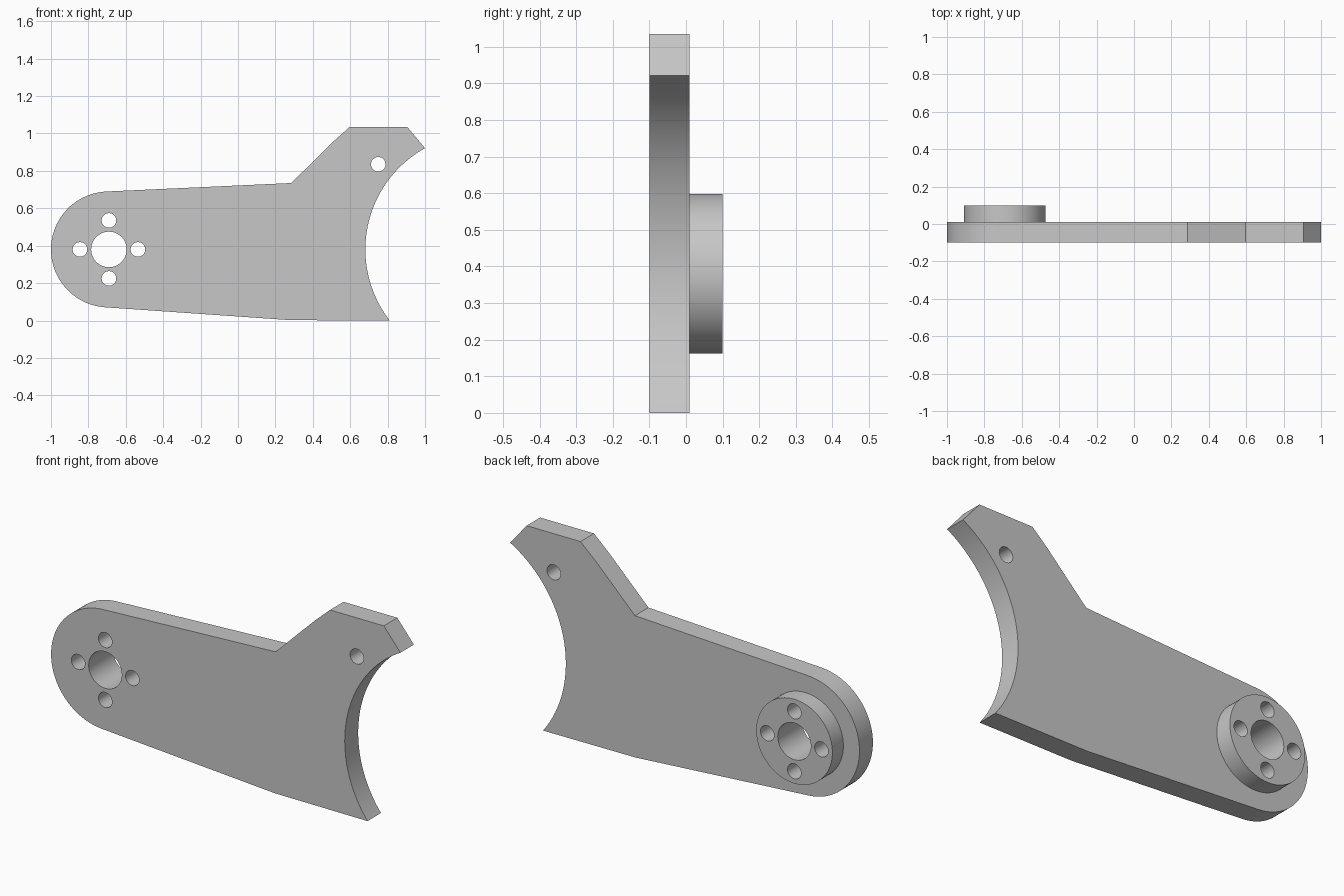
import bpy, bmesh
from math import sin, cos, radians, atan2, hypot
from mathutils import Vector

cube = bpy.data.objects.get("Cube")
if cube:
    bpy.data.objects.remove(cube, do_unlink=True)

PIVOT = (-0.69, 0.38)
PLATE_FRONT, PLATE_BACK, BOSS_BACK = -0.1, 0.01, 0.1

grey = bpy.data.materials.new("plain grey")
grey.use_nodes = True
colour = (0.57, 0.57, 0.57, 1)
grey.diffuse_color = colour
grey.node_tree.nodes["Principled BSDF"].inputs["Base Color"].default_value = colour


def arc(centre, radius, start, end, steps):
    """Points in the x-z plane along an arc, angles in degrees."""
    angles = [radians(start + (end - start) * i / steps) for i in range(steps + 1)]
    return [(centre[0] + radius * cos(a), centre[1] + radius * sin(a)) for a in angles]


def prism(name, outline, front, back):
    """Extrude an x-z outline from y = front to y = back."""
    bm = bmesh.new()
    face = bm.faces.new([bm.verts.new((x, front, z)) for x, z in outline])
    ext = bmesh.ops.extrude_face_region(bm, geom=[face])
    moved = [v for v in ext["geom"] if isinstance(v, bmesh.types.BMVert)]
    bmesh.ops.translate(bm, verts=moved, vec=Vector((0, back - front, 0)))
    bmesh.ops.recalc_face_normals(bm, faces=bm.faces)
    mesh = bpy.data.meshes.new(name)
    bm.to_mesh(mesh)
    bm.free()
    mesh.materials.append(grey)
    obj = bpy.data.objects.new(name, mesh)
    bpy.context.collection.objects.link(obj)
    return obj


def cylinder(name, centre, radius, front, back, sides):
    return prism(name, arc(centre, radius, 0, 360, sides)[:-1], front, back)


def combine(target, tool, operation):
    """Apply a boolean and discard the tool."""
    tool.hide_render = True
    mod = target.modifiers.new(operation.title(), "BOOLEAN")
    mod.operation, mod.solver, mod.object = operation, "EXACT", tool
    bpy.context.view_layer.objects.active = target
    bpy.ops.object.modifier_apply(modifier=mod.name)
    bpy.data.objects.remove(tool, do_unlink=True)


# Arm plate: rounded pivot end, angled lug and concave cradle
outline = arc(PIVOT, 0.31, 266, 92.6, 48)
outline += [(0.285, 0.735), (0.51, 0.957), (0.597, 1.035), (0.905, 1.035)]
outline += arc((1.3, 0.38), 0.619, 119, 217.9, 48)
outline += [(0.28, 0.002)]
arm = prism("arm_plate", outline, PLATE_FRONT, PLATE_BACK)

# Raised boss on the back of the pivot end
combine(arm, cylinder("boss", PIVOT, 0.218, -0.04, BOSS_BACK, 72), "UNION")

# Pivot bore, ring of bolt holes and lug hole
holes = [(PIVOT, 0.095, 48), ((0.75, 0.835), 0.039, 32)]
for dx, dz in ((1, 0), (0, 1), (-1, 0), (0, -1)):
    holes.append(((PIVOT[0] + 0.155 * dx, PIVOT[1] + 0.155 * dz), 0.039, 32))
for centre, radius, sides in holes:
    combine(arm, cylinder("hole_cutter", centre, radius, -0.2, 0.2, sides), "DIFFERENCE")

# Smooth round walls, crisp edges
bpy.ops.object.select_all(action="DESELECT")
arm.select_set(True)
bpy.context.view_layer.objects.active = arm
bpy.ops.object.shade_smooth_by_angle(angle=radians(25))
